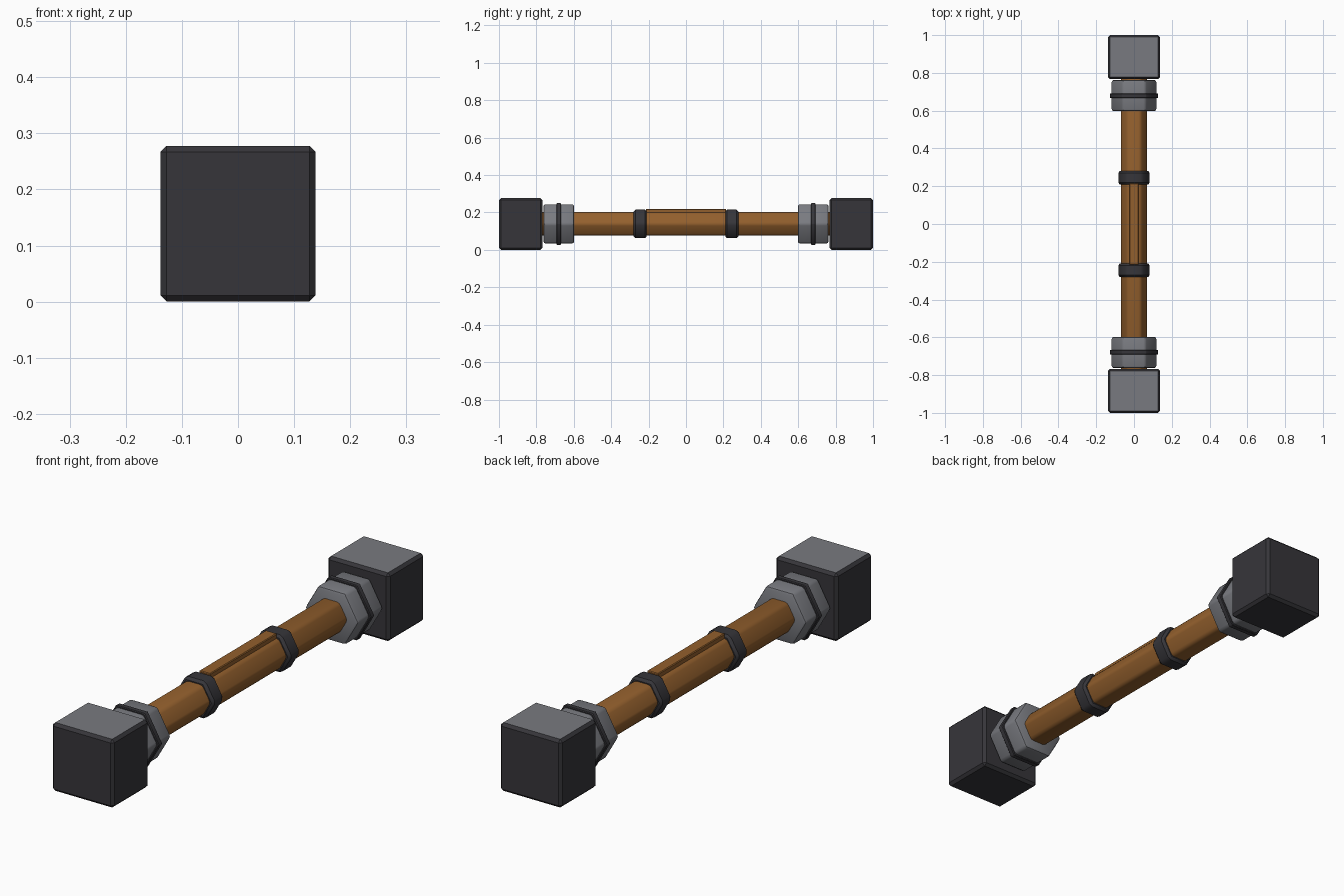
import bpy, math
from mathutils import Matrix

if "Cube" in bpy.data.objects:
    bpy.data.objects.remove(bpy.data.objects["Cube"])

ZC = 0.139  # height of the shaft axis


def material(name, rgb):
    m = bpy.data.materials.new(name)
    m.diffuse_color = (*rgb, 1)
    m.use_nodes = True
    m.node_tree.nodes["Principled BSDF"].inputs["Base Color"].default_value = m.diffuse_color
    return m


DARK = material("dark iron", (0.037, 0.036, 0.042))
GREY = material("grey steel", (0.19, 0.195, 0.215))
WOOD = material("brown wood", (0.29, 0.115, 0.026))


def finish(ob, name, mat, bevel, segments=1):
    ob.name = name
    ob.data.materials.append(mat)
    if bevel:
        mod = ob.modifiers.new("Bevel", "BEVEL")
        mod.width = bevel
        mod.segments = segments
        mod.limit_method = 'ANGLE'
        mod.angle_limit = math.radians(30)
        bpy.ops.object.modifier_apply(modifier=mod.name)
    return ob


def box(name, size, loc, mat, bevel=0.0):
    bpy.ops.mesh.primitive_cube_add(size=1, location=loc)
    ob = bpy.context.object
    ob.data.transform(Matrix.Diagonal((*size, 1)))
    return finish(ob, name, mat, bevel)


def hex_bar(name, radius, y0, y1, mat, bevel=0.0, segments=1):
    # six-sided bar along y, flat on top, corners pointing sideways
    bpy.ops.mesh.primitive_cylinder_add(vertices=6, radius=radius, depth=y1 - y0,
                                        location=(0, (y0 + y1) / 2, ZC))
    ob = bpy.context.object
    ob.data.transform(Matrix.Rotation(math.pi / 2, 4, 'X')
                      @ Matrix.Rotation(math.pi / 6, 4, 'Z'))
    finish(ob, name, mat, bevel, segments)
    bpy.ops.object.shade_smooth_by_angle(angle=math.radians(32))
    return ob


# wooden shaft with a raised grip strip
hex_bar("shaft", 0.072, -0.78, 0.78, WOOD, 0.012, 2)
box("grip_strip", (0.05, 0.43, 0.03), (0, 0, 0.205), WOOD, 0.003)

for side, s in (("front", -1), ("back", 1)):
    def bar(name, radius, a, b, *rest):
        hex_bar(f"{side}_{name}", radius, min(s * a, s * b), max(s * a, s * b), *rest)

    # grip clamp, steel collar and its dark ring
    bar("clamp", 0.088, 0.21, 0.28, DARK, 0.01, 1)
    bar("collar", 0.121, 0.598, 0.762, GREY, 0.011, 2)
    bar("collar_ring", 0.129, 0.668, 0.692, DARK, 0.003, 1)

    # striking block: dark with a grey flat top
    head = box(f"{side}_head", (0.277, 0.232, 0.277), (0, s * 0.884, ZC), DARK, 0.011)
    head.data.materials.append(GREY)
    for f in head.data.polygons:
        if f.normal.z > 0.95:
            f.material_index = 1
